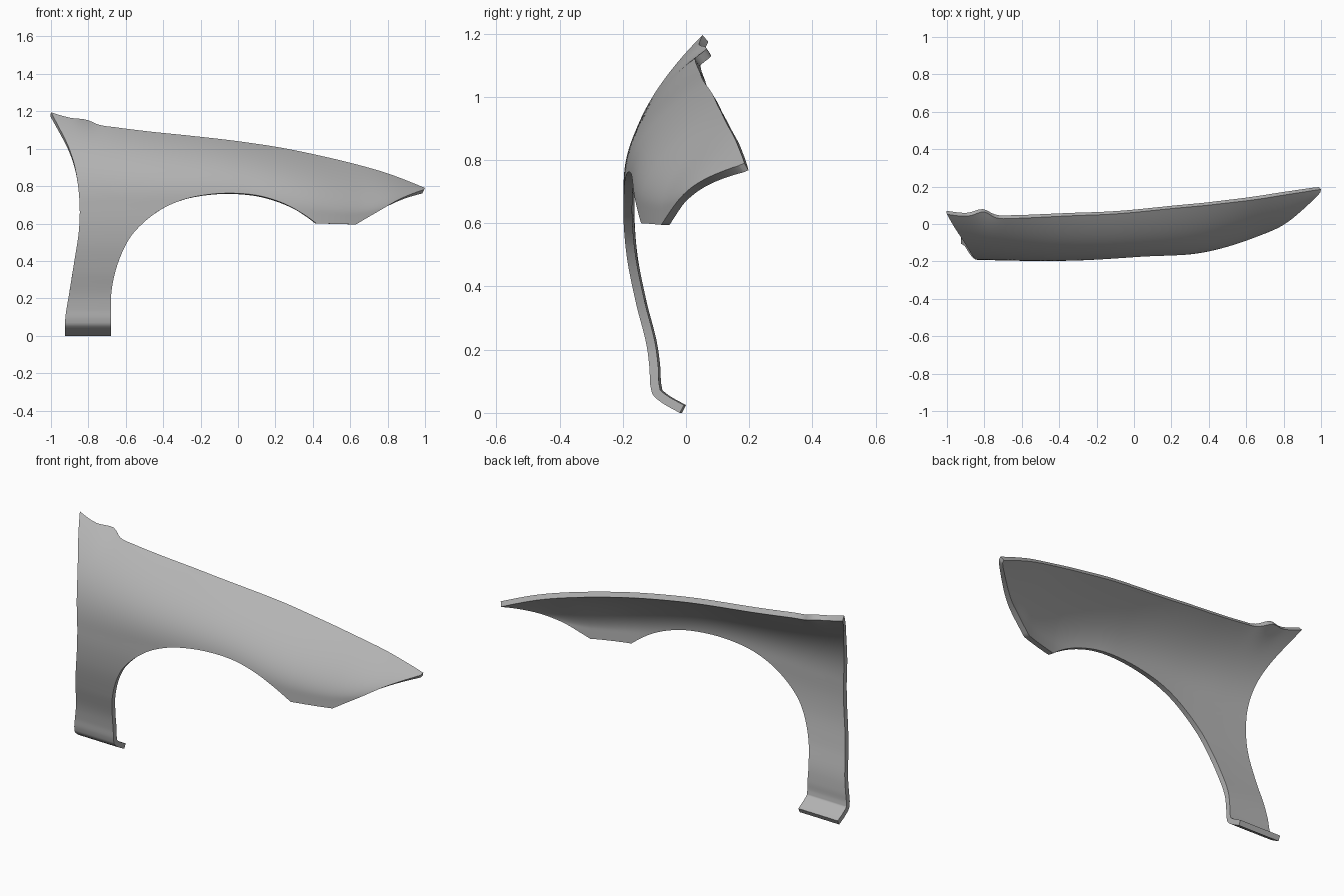
import bpy, bmesh
from math import hypot, exp

if "Cube" in bpy.data.objects:
    bpy.data.objects.remove(bpy.data.objects["Cube"])


def interp(xs, ys, x):
    """Smooth cubic interpolation through the points (xs, ys)."""
    n = len(xs)
    x = min(max(x, xs[0]), xs[-1])
    h = [b - a for a, b in zip(xs, xs[1:])]
    d = [(b - a) / w for a, b, w in zip(ys, ys[1:], h)]
    m = [(d[i] * h[i + 1] + d[i + 1] * h[i]) / (h[i] + h[i + 1]) for i in range(n - 2)]
    m = [1.5 * d[0] - .5 * m[0]] + m + [1.5 * d[-1] - .5 * m[-1]]
    k = next(i for i in range(n - 1) if x <= xs[i + 1])
    t = (x - xs[k]) / h[k]
    return ((2 * t**3 - 3 * t**2 + 1) * ys[k] + (t**3 - 2 * t**2 + t) * h[k] * m[k]
            + (3 * t**2 - 2 * t**3) * ys[k + 1] + (t**3 - t**2) * h[k] * m[k + 1])


def func(*pts):
    xs, ys = zip(*pts)
    return lambda x: interp(xs, ys, x)


def path(pts, n):
    """n + 1 evenly spaced points on a smooth curve through pts."""
    s = [0]
    for a, b in zip(pts, pts[1:]):
        s.append(s[-1] + hypot(b[0] - a[0], b[1] - a[1]))
    xs, zs = zip(*pts)
    return [(interp(s, xs, s[-1] * i / n), interp(s, zs, s[-1] * i / n)) for i in range(n + 1)]


# Body curvature: y of the widest line and of the top edge, along x
y_low = func((-1, -.185), (-.7, -.194), (-.4, -.197), (0, -.18), (.42, -.142),
             (.63, -.078), (.85, .025), (1, .15))
y_top = func((-1, .015), (-.5, .036), (0, .062), (.5, .113), (1, .185))
z_low = func((-1, .68), (-.4, .715), (0, .72), (.4, .665), (.7, .66), (1, .765))
z_top = func((-1, 1.16), (-.5, 1.095), (0, 1.04), (.42, .967), (.8, .868), (1, .79))
power = func((-1, 2.4), (.2, 2.1), (1, 1.4))
# Inward sweep of the rear leg and its bottom flange, along z
leg = func((0, .175), (.04, .107), (.055, .091), (.08, .083), (.14, .079), (.2, .072),
           (.35, .036), (.5, .008), (.6, 0), (.7, 0))


def surface_y(x, z):
    lo = z_low(x)
    v = min(max((z - lo) / max(z_top(x) - lo, .01), 0), 1.15)
    y = y_low(x) + (y_top(x) - y_low(x)) * v ** power(x)
    y += .012 * exp(-((x + .79) / .06) ** 2) * v ** 12      # lip at the corner step
    return y + (leg(z) if x < -.3 else 0)


# Matching stretches of the outer and the wheel-arch outline (x, z)
sections = [
    # leg foot
    ([(-.925, 0), (-.925, .07), (-.907, .2)],
     [(-.68, 0), (-.68, .1), (-.68, .2)], 20),
    # door-side edge and rear of arch
    ([(-.907, .2), (-.875, .4), (-.85, .57), (-.846, .66), (-.855, .8), (-.885, .95),
      (-.915, 1.03), (-.955, 1.11), (-1, 1.195)],
     [(-.68, .2), (-.67, .28), (-.63, .42), (-.57, .535), (-.5, .61)], 40),
    # top edge with corner step, and arch
    ([(-1, 1.195), (-.9, 1.166), (-.8, 1.152), (-.75, 1.13), (-.65, 1.114), (-.5, 1.095),
      (-.25, 1.069), (0, 1.04), (.25, 1.002), (.42, .967)],
     [(-.5, .61), (-.42, .67), (-.3, .725), (-.16, .755), (-.02, .762), (.12, .747),
      (.25, .705), (.35, .65), (.42, .6)], 64),
    # front lower edge
    ([(.42, .967), (.53, .942), (.63, .917)], [(.42, .6), (.53, .598), (.63, .595)], 10),
    # nose
    ([(.63, .917), (.8, .868), (.92, .823), (1, .79)],
     [(.63, .595), (.75, .665), (.88, .738), (.995, .782)], 24),
]

# Fender skin as a grid between the two outlines
COLS = 28
rows = []
for outer, inner, n in sections:
    pairs = list(zip(path(outer, n), path(inner, n)))
    rows += pairs if not rows else pairs[1:]

bm = bmesh.new()
grid = []
for (ax, az), (bx, bz) in rows:
    line = []
    for j in range(COLS + 1):
        t = j / COLS
        x, z = ax + (bx - ax) * t, az + (bz - az) * t
        line.append(bm.verts.new((x, surface_y(x, z), z)))
    grid.append(line)
for p, q in zip(grid, grid[1:]):
    for j in range(COLS):
        bm.faces.new((p[j], p[j + 1], q[j + 1], q[j]))
mesh = bpy.data.meshes.new("fender_panel")
bm.to_mesh(mesh)
bm.free()
fender = bpy.data.objects.new("fender_panel", mesh)
bpy.context.collection.objects.link(fender)
bpy.context.view_layer.objects.active = fender
fender.select_set(True)

# Dark grey sheet
grey = bpy.data.materials.new("dark_grey")
grey.diffuse_color = (.45, .45, .45, 1)
grey.use_nodes = True
grey.node_tree.nodes["Principled BSDF"].inputs["Base Color"].default_value = grey.diffuse_color
mesh.materials.append(grey)

# Sheet thickness towards the inside
solid = fender.modifiers.new("thickness", 'SOLIDIFY')
solid.thickness = .028
solid.offset = -1
bpy.ops.object.modifier_apply(modifier=solid.name)
bpy.ops.object.shade_smooth_by_angle(angle=.6)
